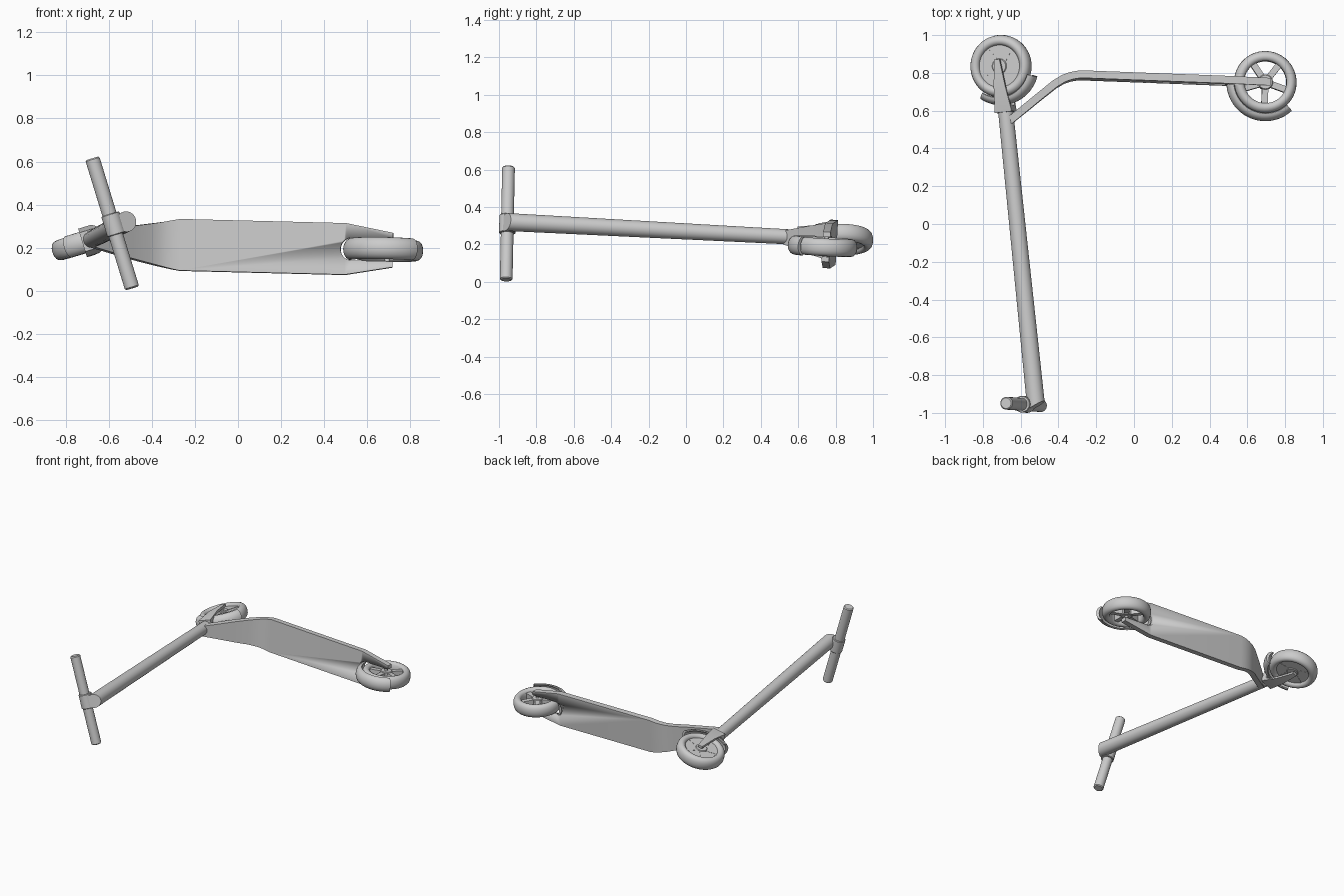
import bpy, bmesh, math
from mathutils import Vector, Matrix

if "Cube" in bpy.data.objects:
    bpy.data.objects.remove(bpy.data.objects["Cube"])


def frame(origin, x, z):
    """Local axes: X forward, Y up the scooter, Z sideways."""
    x = Vector(x).normalized()
    z = Vector(z)
    z = (z - x * z.dot(x)).normalized()
    y = z.cross(x)
    m = Matrix((x, y, z)).transposed().to_4x4()
    m.translation = Vector(origin)
    return m


STEER = frame((-0.704, 0.835, 0.226), (-0.950, -0.113, -0.289), (-0.293, 0.02, 0.956))
BODY = frame((0.695, 0.75, 0.188), (-1, 0.038, 0.025), (0.026, 0.0555, 0.996))


def finish(name, bm, mat, angle=35):
    bmesh.ops.recalc_face_normals(bm, faces=bm.faces)
    me = bpy.data.meshes.new(name)
    bm.to_mesh(me)
    bm.free()
    ob = bpy.data.objects.new(name, me)
    bpy.context.collection.objects.link(ob)
    ob.matrix_world = mat
    bpy.ops.object.select_all(action='DESELECT')
    ob.select_set(True)
    bpy.context.view_layer.objects.active = ob
    bpy.ops.object.shade_smooth_by_angle(angle=math.radians(angle))
    return ob


def loft(bm, rings, closed=False):
    """Skin a list of equal-length closed rings of points."""
    vs = [[bm.verts.new(p) for p in ring] for ring in rings]
    n = len(vs[0])
    for i in range(len(vs) if closed else len(vs) - 1):
        a, b = vs[i], vs[(i + 1) % len(vs)]
        for j in range(n):
            k = (j + 1) % n
            bm.faces.new((a[j], a[k], b[k], b[j]))
    if not closed:
        bm.faces.new(vs[0][::-1])
        bm.faces.new(vs[-1])


def lathe(bm, profile, start=0, end=360, steps=48):
    """Sweep an (r, z) section about local Z."""
    full = end - start == 360
    angles = [math.radians(start + (end - start) * i / steps) for i in range(steps if full else steps + 1)]
    loft(bm, [[(r * math.cos(a), r * math.sin(a), z) for r, z in profile] for a in angles], full)


def disc(bm, r, h, x=0, y=0, z=0, bevel=0, n=32):
    """Cylinder along local Z with half length h and optional chamfer."""
    ends = [(-h, r - bevel), (-h + bevel, r), (h - bevel, r), (h, r - bevel)] if bevel else [(-h, r), (h, r)]
    loft(bm, [[(x + q * math.cos(math.tau * i / n), y + q * math.sin(math.tau * i / n), z + d)
               for i in range(n)] for d, q in ends])


def wheel(label, mat, covered):
    # Tyre
    half = [(0.112, 0.032), (0.122, 0.043), (0.135, 0.047), (0.148, 0.043), (0.158, 0.033), (0.164, 0.018)]
    bm = bmesh.new()
    lathe(bm, half + [(0.166, 0)] + [(r, -z) for r, z in reversed(half)])
    finish(label + "_tyre", bm, mat, 50)
    # Hub, five spokes and axle
    bm = bmesh.new()
    disc(bm, 0.040, 0.034, bevel=0.004)
    disc(bm, 0.012, 0.064)
    for k in range(5):
        rot = Matrix.Rotation(math.radians(90 + 72 * k), 4, 'Z')
        bmesh.ops.create_cube(bm, size=1, matrix=rot @ Matrix.Translation((0.07, 0, 0))
                              @ Matrix.Diagonal((0.1, 0.034, 0.058, 1)))
    finish(label + "_spokes", bm, mat)
    if covered:
        bm = bmesh.new()
        disc(bm, 0.118, 0.0275, n=48)
        finish(label + "_cover", bm, mat)


def fender(name, mat, start, end):
    # Curved shell hugging the tyre
    outer = [(0.168 + 0.038 * math.sin(math.pi * i / 10), 0.051 * math.cos(math.pi * i / 10)) for i in range(11)]
    inner = [(0.164 + 0.022 * math.sin(math.pi * i / 10), 0.045 * math.cos(math.pi * i / 10)) for i in range(11)]
    bm = bmesh.new()
    lathe(bm, outer + inner[::-1], start, end, 28)
    finish(name, bm, mat, 50)


wheel("front_wheel", STEER, True)
wheel("rear_wheel", BODY, False)
fender("front_fender", STEER, 52, 158)
fender("rear_fender", BODY, -2, 135)

# Stem: tapered tube with a slanted top end
bm = bmesh.new()
rings = []
for u, r, slant in ((0.228, 0.040, 0), (1.81, 0.048, 0.45)):
    pts = [(r * math.cos(math.tau * i / 32), r * math.sin(math.tau * i / 32)) for i in range(32)]
    rings.append([(x, u + slant * x, z) for x, z in pts])
loft(bm, rings)
finish("stem", bm, STEER)

# Handlebar and its clamp
bm = bmesh.new()
disc(bm, 0.034, 0.316, 0.064, 1.795, 0.012, bevel=0.006)
finish("handlebar", bm, STEER)
bm = bmesh.new()
disc(bm, 0.044, 0.05, 0.060, 1.795, 0.006, bevel=0.003)
finish("handlebar_clamp", bm, STEER)

# Fork: U-shaped outline whose depth narrows toward the axle
side = [(0.050, -0.035), (0.068, -0.035), (0.068, 0.11), (0.046, 0.245)]
inside = [(0.030, 0.210), (0.051, 0.15)]
outline = side + [(-z, u) for z, u in reversed(side)] + [(-z, u) for z, u in reversed(inside)] + inside
bm = bmesh.new()
loft(bm, [[(s * (0.015 + 0.115 * (u + 0.035)), u, z) for z, u in outline] for s in (-1, 1)])
finish("fork", bm, STEER)

# Deck: ribbon following the side path, (forward, up, half width)
path = [(-0.025, 0, 0.08), (0.195, 0, 0.12), (0.965, 0, 0.12), (1.0, 0.003, 0.114), (1.035, 0.011, 0.107),
        (1.07, 0.025, 0.100), (1.115, 0.054, 0.091), (1.195, 0.123, 0.075), (1.335, 0.246, 0.042),
        (1.365, 0.272, 0.035)]
rings = []
for i, (s, t, w) in enumerate(path):
    a, b = path[max(i - 1, 0)], path[min(i + 1, len(path) - 1)]
    d = Vector((b[0] - a[0], b[1] - a[1])).normalized() * 0.02
    rings.append([(s - d.y, t + d.x, w), (s - d.y, t + d.x, -w), (s + d.y, t - d.x, -w), (s + d.y, t - d.x, w)])
bm = bmesh.new()
loft(bm, rings)
deck = finish("deck", bm, BODY)

# Rounded slot for the rear wheel
slot = [(-0.1, -0.053), (0.165, -0.053)]
slot += [(0.165 + 0.053 * math.sin(math.pi * i / 16), -0.053 * math.cos(math.pi * i / 16)) for i in range(1, 16)]
slot += [(0.165, 0.053), (-0.1, 0.053)]
bm = bmesh.new()
loft(bm, [[(s, t, z) for s, z in slot] for t in (-0.1, 0.1)])
cutter = finish("slot_cutter", bm, BODY)
cutter.hide_render = True
cutter.hide_set(True)
mod = deck.modifiers.new("slot", 'BOOLEAN')
mod.operation = 'DIFFERENCE'
mod.solver = 'EXACT'
mod.object = cutter
